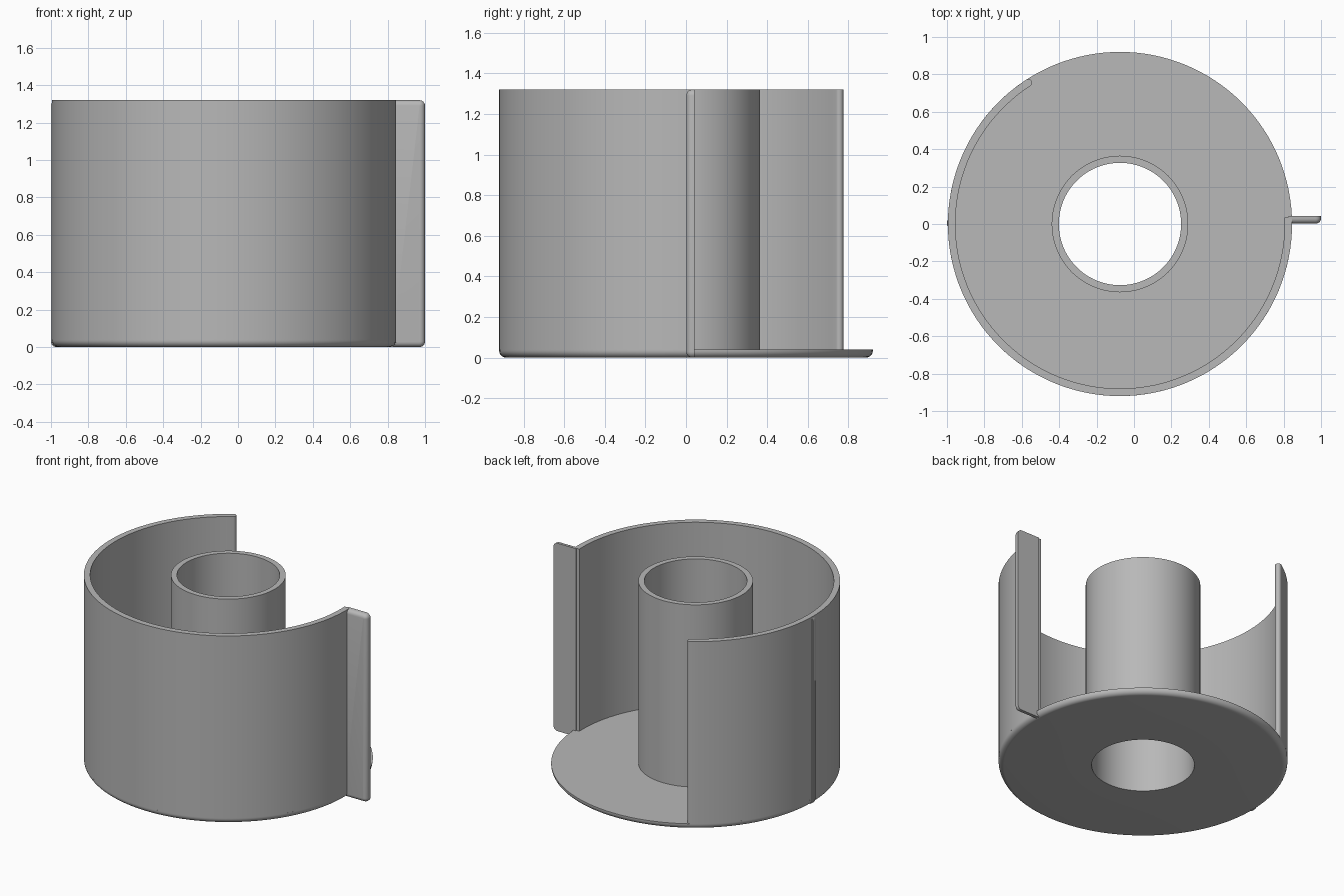
import bpy, bmesh
from math import sin, cos, pi, radians
from mathutils import Matrix, Vector

cube = bpy.data.objects.get("Cube")
if cube:
    bpy.data.objects.remove(cube, do_unlink=True)

CX = -0.075                    # drum axis
R_OUT, R_IN = 0.92, 0.88       # drum wall
CORE_OUT, CORE_IN = 0.365, 0.327
TOP, FLOOR, FILLET = 1.32, 0.04, 0.035
SEGMENTS = 128

grey = bpy.data.materials.new("plain grey")
grey.use_nodes = True
color = (0.48, 0.48, 0.48, 1)
grey.diffuse_color = color
grey.node_tree.nodes["Principled BSDF"].inputs["Base Color"].default_value = color


def finish(name, bm):
    bmesh.ops.recalc_face_normals(bm, faces=bm.faces)
    mesh = bpy.data.meshes.new(name)
    bm.to_mesh(mesh)
    bm.free()
    mesh.materials.append(grey)
    obj = bpy.data.objects.new(name, mesh)
    bpy.context.collection.objects.link(obj)
    bpy.ops.object.select_all(action='DESELECT')
    obj.select_set(True)
    bpy.context.view_layer.objects.active = obj
    bpy.ops.object.shade_smooth_by_angle(angle=radians(35))
    return obj


def lathe(name, profile):
    """Spin a closed (radius, z) profile about the drum axis."""
    bm = bmesh.new()
    rings = []
    for i in range(SEGMENTS):
        a = 2 * pi * i / SEGMENTS
        rings.append([bm.verts.new((CX + r * cos(a), r * sin(a), z)) for r, z in profile])
    n = len(profile)
    for i in range(SEGMENTS):
        p, q = rings[i - 1], rings[i]
        for j in range(n):
            bm.faces.new((p[j - 1], q[j - 1], q[j], p[j]))
    return finish(name, bm)


def prism(name, outline, z0, z1):
    """Extrude an (x, y) outline upward."""
    bm = bmesh.new()
    face = bm.faces.new([bm.verts.new((x, y, z0)) for x, y in outline])
    out = bmesh.ops.extrude_face_region(bm, geom=[face])
    top = [v for v in out["geom"] if isinstance(v, bmesh.types.BMVert)]
    bmesh.ops.translate(bm, verts=top, vec=(0, 0, z1 - z0))
    return finish(name, bm)


def rounded_bar(name, x0, x1, y0, y1, tip, corner, edge):
    """Upright bar with its tip corners and its front rim rounded."""
    bm = bmesh.new()
    bmesh.ops.create_cube(bm, size=1, matrix=Matrix.Translation(
        ((x0 + x1) / 2, (y0 + y1) / 2, TOP / 2)) @ Matrix.Diagonal((x1 - x0, y1 - y0, TOP, 1)))

    def at_tip(e):
        return all(abs(v.co.x - tip) < 1e-4 for v in e.verts)

    corners = [e for e in bm.edges if at_tip(e)
               and abs(e.verts[0].co.z - e.verts[1].co.z) < 1e-4]
    bmesh.ops.bevel(bm, geom=corners, offset=corner, segments=6, profile=0.5, affect='EDGES')
    root = x0 if tip == x1 else x1
    rim = [e for e in bm.edges
           if all(abs(v.co.y - y0) < 1e-4 for v in e.verts)
           and not all(abs(v.co.x - root) < 1e-4 for v in e.verts)]
    bmesh.ops.bevel(bm, geom=rim, offset=edge, segments=5, profile=0.5, affect='EDGES')
    return finish(name, bm)


# Floor disc with rounded lower rim, and the hollow core
rim = []
for i in range(9):
    a = pi / 2 * i / 8
    rim.append((R_OUT - FILLET + FILLET * sin(a), FILLET - FILLET * cos(a)))
lathe("floor_and_core", [(CORE_IN, 0)] + rim + [
    (R_OUT, FLOOR), (CORE_OUT, FLOOR), (CORE_OUT, TOP), (CORE_IN, TOP)])

# Open drum wall, with a rounded free end
start, stop = radians(123), radians(362.3)
steps = 90
angles = [start + (stop - start) * i / steps for i in range(steps + 1)]
outline = [(CX + R_OUT * cos(a), R_OUT * sin(a)) for a in angles]
outline += [(CX + R_IN * cos(a), R_IN * sin(a)) for a in reversed(angles)]
middle, half = (R_OUT + R_IN) / 2, (R_OUT - R_IN) / 2
radial = Vector((cos(start), sin(start)))
ahead = Vector((sin(start), -cos(start)))
for i in range(1, 8):
    a = pi * i / 8
    p = radial * (middle - half * cos(a)) + ahead * half * sin(a)
    outline.append((CX + p.x, p.y))
prism("drum_wall", outline, FLOOR, TOP)

# Grip flange at the mouth and the slim ridge opposite it
rounded_bar("mouth_flange", 0.825, 1.0, 0.002, 0.043, 1.0, 0.03, 0.028)
rounded_bar("side_ridge", -1.0, -0.965, -0.015, 0.02, -1.0, 0.03, 0.012)
